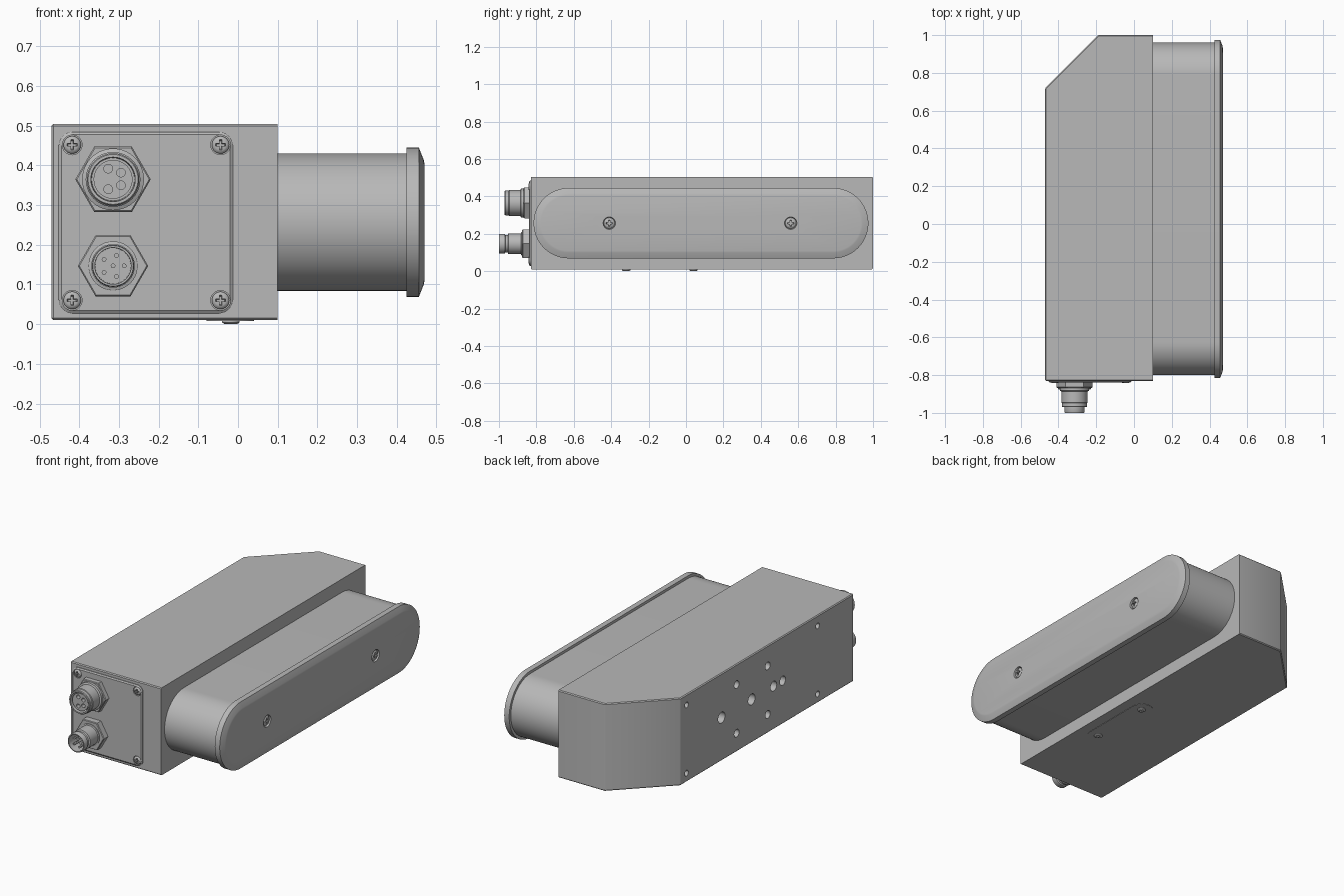
import bpy, bmesh
from math import cos, sin, pi

cube = bpy.data.objects.get("Cube")
if cube:
    bpy.data.objects.remove(cube, do_unlink=True)

grey = bpy.data.materials.new("metal grey")
grey.use_nodes = True
grey.diffuse_color = (0.48, 0.48, 0.48, 1)
grey.node_tree.nodes["Principled BSDF"].inputs["Base Color"].default_value = (0.48, 0.48, 0.48, 1)

# Map a 2D outline point and a depth to 3D, for each extrusion axis
AXES = {"x": lambda u, v, d: (d, u, v),
        "y": lambda u, v, d: (u, d, v),
        "z": lambda u, v, d: (u, v, d)}


def circle(u, v, r, n=32):
    return [(u + r * cos(2 * pi * i / n), v + r * sin(2 * pi * i / n)) for i in range(n)]


def rounded(u0, u1, v0, v1, r, n=8):
    """Rounded rectangle; becomes a stadium when r is half its height."""
    corners = [(u1 - r, v1 - r), (u0 + r, v1 - r), (u0 + r, v0 + r), (u1 - r, v0 + r)]
    return [(cu + r * cos((k + i / n) * pi / 2), cv + r * sin((k + i / n) * pi / 2))
            for k, (cu, cv) in enumerate(corners) for i in range(n + 1)]


def plus(u, v, a, b):
    """Cross outline with arm length a and half width b."""
    quarter = [(a, -b), (a, b), (b, b)]
    pts = []
    for _ in range(4):
        pts += quarter
        quarter = [(-y, x) for x, y in quarter]
    return [(u + x, v + y) for x, y in pts]


def part(name, axis, *lofts):
    """Object made of closed lofts, each a list of (depth, outline) rings."""
    bm = bmesh.new()
    for rings in lofts:
        loops = [[bm.verts.new(AXES[axis](u, v, d)) for u, v in pts] for d, pts in rings]
        for a, b in zip(loops, loops[1:]):
            for i in range(len(a)):
                j = (i + 1) % len(a)
                bm.faces.new((a[i], a[j], b[j], b[i]))
        bm.faces.new(loops[0][::-1])
        bm.faces.new(loops[-1])
    bmesh.ops.remove_doubles(bm, verts=bm.verts, dist=1e-5)
    bmesh.ops.recalc_face_normals(bm, faces=bm.faces)
    mesh = bpy.data.meshes.new(name)
    bm.to_mesh(mesh)
    bm.free()
    mesh.materials.append(grey)
    ob = bpy.data.objects.new(name, mesh)
    bpy.context.collection.objects.link(ob)
    return ob


def activate(ob):
    bpy.ops.object.select_all(action="DESELECT")
    ob.select_set(True)
    bpy.context.view_layer.objects.active = ob


def cut(ob, cutter):
    mod = ob.modifiers.new("cut", "BOOLEAN")
    mod.object = cutter
    mod.solver = "EXACT"
    activate(ob)
    bpy.ops.object.modifier_apply(modifier=mod.name)
    bpy.data.objects.remove(cutter, do_unlink=True)


def rod(u, v, r, d0, d1, n=20):
    return [(d0, circle(u, v, r, n)), (d1, circle(u, v, r, n))]


def screw(name, axis, u, v, r, base, top):
    """Domed screw head with a tapered cross recess."""
    h = top - base
    ob = part(name, axis, [(base, circle(u, v, r)), (base + h * 0.6, circle(u, v, r)),
                           (base + h * 0.9, circle(u, v, r * 0.8)), (top, circle(u, v, r * 0.6))])
    cut(ob, part("cutter", axis, [(base + h * 0.2, plus(u, v, r * 0.45, r * 0.12)),
                                  (top + h * 0.2, plus(u, v, r * 0.62, r * 0.15))]))


# Housing with one slanted rear corner and fine bevels away from the pod side
plan = [(-0.47, -0.83), (0.10, -0.83), (0.10, 1.0), (-0.19, 1.0), (-0.47, 0.72)]
housing = part("housing", "z", [(0.01, plan), (0.505, plan)])
bm = bmesh.new()
bm.from_mesh(housing.data)
edges = [e for e in bm.edges if min(v.co.x for v in e.verts) < 0.09]
bmesh.ops.bevel(bm, geom=edges, offset=0.005, segments=1, affect="EDGES")
bm.to_mesh(housing.data)
bm.free()

# Mounting holes in the left-hand wall: (y, z, radius)
holes = [(y, z, 0.016) for y in (0.666, -0.507) for z in (0.06, 0.446)]
holes += [(y, z, 0.022) for y in (0.218, -0.06) for z in (0.115, 0.39)]
holes += [(0.353, 0.255, 0.031), (0.084, 0.255, 0.031), (-0.113, 0.255, 0.028), (-0.194, 0.255, 0.026)]
cut(housing, part("cutter", "x", *[rod(y, z, r, -0.5, -0.39) for y, z, r in holes]))


# Pod and its cap
def stadium(r):
    return rounded(-0.627 - r, 0.787 + r, 0.257 - r, 0.257 + r, r, 20)


part("pod", "x", [(0.09, stadium(0.173)), (0.43, stadium(0.173))])
cap = part("pod_cap", "x", [(0.425, stadium(0.188)), (0.456, stadium(0.188)),
                            (0.468, stadium(0.158)), (0.47, stadium(0.148))])
cap_screws = (-0.41, 0.56)
cut(cap, part("cutter", "x", *[[(0.455, circle(y, 0.257, 0.03)), (0.475, circle(y, 0.257, 0.034))]
                               for y in cap_screws]))
for i, y in enumerate(cap_screws):
    screw(f"cap_screw_{i + 1}", "x", y, 0.257, 0.029, 0.45, 0.469)

# Front plate with four screws
plate = part("front_plate", "y", [(-0.825, rounded(-0.452, -0.013, 0.027, 0.485, 0.035)),
                                  (-0.834, rounded(-0.452, -0.013, 0.027, 0.485, 0.035)),
                                  (-0.839, rounded(-0.445, -0.020, 0.034, 0.478, 0.03))])
corners = [(x, z) for x in (-0.418, -0.044) for z in (0.06, 0.452)]
cut(plate, part("cutter", "y", *[rod(x, z, 0.025, -0.83, -0.85) for x, z in corners]))
for i, (x, z) in enumerate(corners):
    screw(f"plate_screw_{i + 1}", "y", x, z, 0.022, -0.826, -0.843)


# Connectors: hex nut and a hollow turned body, given as (y, radius) steps
def connector(name, z, hex_r, hex_end, steps):
    x = -0.315
    part(name + "_nut", "y", [(-0.83, circle(x, z, hex_r, 6)), (hex_end + 0.004, circle(x, z, hex_r, 6)),
                              (hex_end, circle(x, z, hex_r * 0.96, 6))])
    return part(name + "_body", "y", [(y, circle(x, z, r, 40)) for y, r in steps])


upper = connector("upper_connector", 0.365, 0.095, -0.868,
                  [(-0.86, 0.078), (-0.882, 0.078), (-0.886, 0.069), (-0.945, 0.069), (-0.948, 0.066),
                   (-0.966, 0.066), (-0.97, 0.063), (-0.97, 0.056), (-0.93, 0.054),
                   (-0.93, 0.049), (-0.962, 0.049)])
sockets = [(-0.327, 0.392), (-0.295, 0.382), (-0.295, 0.350), (-0.327, 0.340)]
cut(upper, part("cutter", "y", *[rod(x, z, 0.011, -0.93, -0.98, 16) for x, z in sockets]))

connector("lower_connector", 0.147, 0.0885, -0.876,
          [(-0.86, 0.062), (-0.88, 0.062), (-0.882, 0.055), (-0.95, 0.055), (-0.953, 0.047),
           (-0.966, 0.047), (-0.969, 0.053), (-0.996, 0.053), (-1.0, 0.051), (-1.0, 0.046), (-0.93, 0.045)])
pins = [(-0.315, 0.147)] + circle(-0.315, 0.147, 0.028, 5)
part("lower_connector_pins", "y", *[rod(x, z, 0.006, -0.925, -0.985, 12) for x, z in pins])

# Flush cover on the underside with two screws
part("bottom_cover", "z", [(0.02, rounded(-0.08, 0.04, -0.38, 0.10, 0.06)),
                           (0.008, rounded(-0.08, 0.04, -0.38, 0.10, 0.06))])
for i, y in enumerate((-0.32, 0.04)):
    screw(f"bottom_screw_{i + 1}", "z", -0.018, y, 0.022, 0.012, 0.0)

# Smooth round walls, crisp edges
for ob in bpy.context.collection.objects:
    if ob.type == "MESH" and grey.name in ob.data.materials:
        activate(ob)
        bpy.ops.object.shade_smooth_by_angle()
